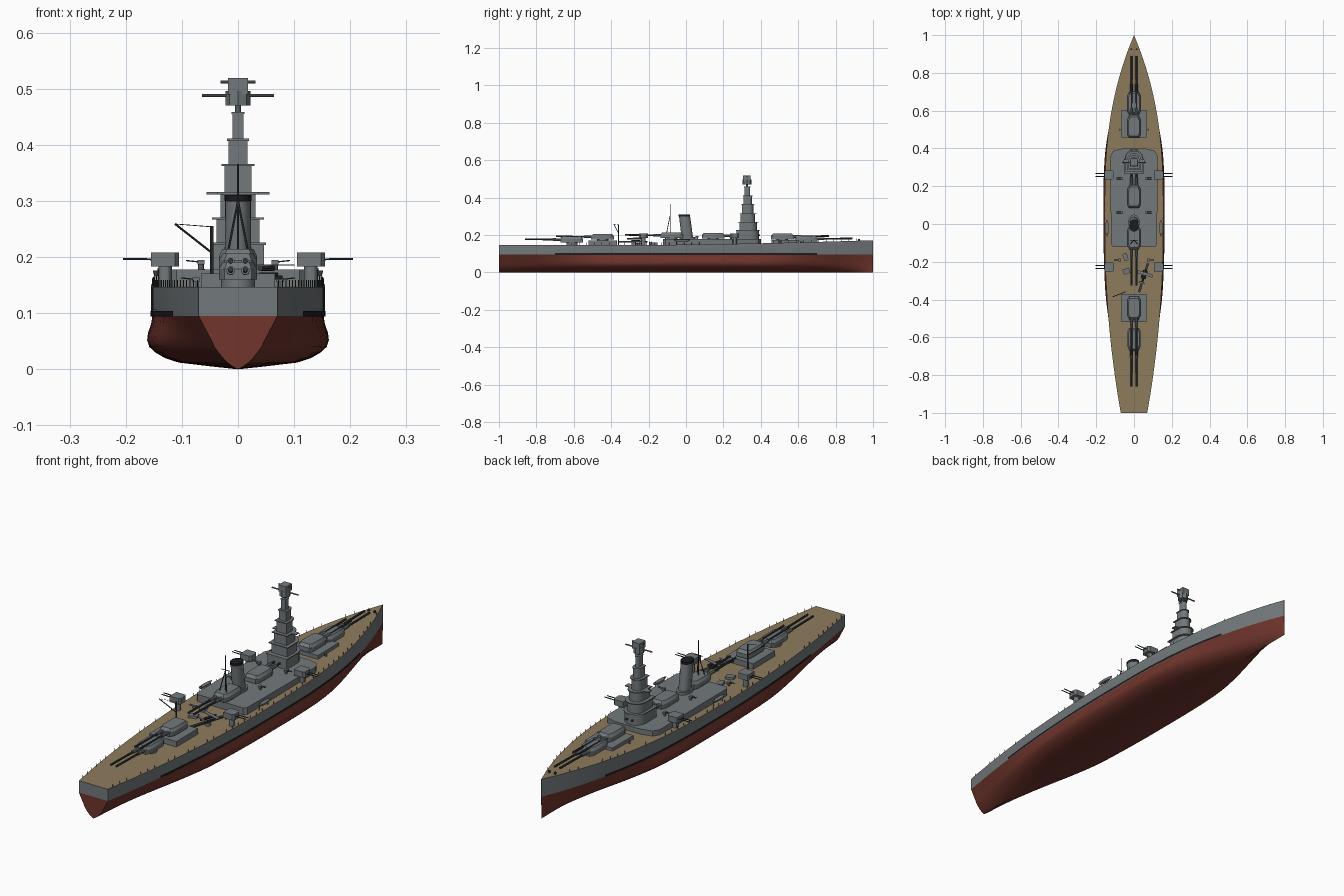
import bpy, math
from mathutils import Vector, Matrix

if "Cube" in bpy.data.objects:
    bpy.data.objects.remove(bpy.data.objects["Cube"])


def mat(name, r, g, b):
    m = bpy.data.materials.new(name)
    m.diffuse_color = (r, g, b, 1)
    m.use_nodes = True
    m.node_tree.nodes["Principled BSDF"].inputs["Base Color"].default_value = m.diffuse_color
    return m


GREY = mat("ship_grey", .17, .19, .2)
RED = mat("hull_red", .16, .035, .025)
BLACK = mat("black", .012, .012, .014)
TAN = mat("deck_wood", .27, .2, .11)
DARK = mat("gun_dark", .04, .045, .05)


def mesh(name, verts, faces, m=GREY):
    me = bpy.data.meshes.new(name)
    me.from_pydata([tuple(v) for v in verts], [], faces)
    me.validate()
    me.materials.append(m)
    ob = bpy.data.objects.new(name, me)
    bpy.context.collection.objects.link(ob)
    return ob


def prism(name, plan, z0, z1, m=GREY, top=1.0, shift=0.0):
    """Extrude a plan outline upward, scaling the top about its centre."""
    n = len(plan)
    cx = sum(p[0] for p in plan) / n
    cy = sum(p[1] for p in plan) / n
    v = [(x, y, z0) for x, y in plan]
    v += [(cx + (x - cx) * top, cy + (y - cy) * top + shift, z1) for x, y in plan]
    f = [[i, (i + 1) % n, n + (i + 1) % n, n + i] for i in range(n)]
    return mesh(name, v, f + [list(range(n))[::-1], list(range(n, 2 * n))], m)


def box(name, x, y, z0, z1, hx, hy, m=GREY, rot=0):
    c, s = math.cos(rot), math.sin(rot)
    plan = [(x + a * c - b * s, y + a * s + b * c)
            for a, b in ((-hx, -hy), (hx, -hy), (hx, hy), (-hx, hy))]
    return prism(name, plan, z0, z1, m)


def oval(x, y, rx, ry, n=20):
    return [(x + rx * math.cos(2 * math.pi * i / n), y + ry * math.sin(2 * math.pi * i / n))
            for i in range(n)]


def rods(name, segs, r, m=GREY, n=6):
    """Straight round bars joined as one object."""
    v, f = [], []
    for p, q in segs:
        p, q = Vector(p), Vector(q)
        rot = (q - p).to_track_quat('Z', 'Y')
        b = len(v)
        for e in (p, q):
            v += [e + rot @ Vector((r * math.cos(2 * math.pi * i / n),
                                    r * math.sin(2 * math.pi * i / n), 0)) for i in range(n)]
        f += [[b + i, b + (i + 1) % n, b + n + (i + 1) % n, b + n + i] for i in range(n)]
        f += [[b + i for i in range(n)][::-1], [b + n + i for i in range(n)]]
    return mesh(name, v, f, m)


# hull form
def half_beam(y):
    if y > .1:
        return .155 * max(.003, 1 - ((y - .1) / .9) ** 2.47)
    return .155 - .085 * (max(0, -y)) ** 2.1


def deck_z(y):
    return .147 + .025 * max(0, (y + .2) / 1.2) ** 1.5


# height, midship width ratio, end width ratio
ROWS = [(0, 0, 0), (.005, .3, .13), (.012, .68, .27), (.02, .84, .38), (.03, .95, .5),
        (.04, 1.02, .6), (.052, 1.045, .68), (.065, 1.035, .78), (.08, 1.0, .89), (.095, .985, 1)]


def section(y):
    t = min(1, max(0, (abs(y) - .35) / .65))
    k = t * t * (3 - 2 * t)
    return [(half_beam(y) * (a * (1 - k) + b * k), z) for z, a, b in ROWS]


ys = [-1 + .05 * i for i in range(36)] + [.8, .84, .88, .91, .94, .96, .975, .988, .996, 1]


def shell(name, ysec, sec, m, caps=True):
    v, f = [], []
    n = len(sec(0))
    for y in ysec:
        s = sec(y)
        v += [(-x, y, z) for x, z in s] + [(x, y, z) for x, z in s]
    for i in range(len(ysec) - 1):
        a, b = i * 2 * n, (i + 1) * 2 * n
        for k in range(n - 1):
            f.append([a + k, a + k + 1, b + k + 1, b + k])
            f.append([a + n + k, b + n + k, b + n + k + 1, a + n + k + 1])
    if caps:
        e = (len(ysec) - 1) * 2 * n
        for k in range(n - 1):
            f.append([k, n + k, n + k + 1, k + 1])
            f.append([e + k, e + k + 1, e + n + k + 1, e + n + k])
    return mesh(name, v, f, m)


shell("lower_hull", ys, section, RED)


def topside(y):
    w, z = section(y)[-1]
    return [(w, z), (half_beam(y), .106), (half_beam(y), deck_z(y))]


shell("upper_hull", ys, topside, GREY)
shell("waterline_band", [y for y in ys if -.72 < y < .72],
      lambda y: [(half_beam(y) + .0012, .094), (half_beam(y) + .0012, .104)], BLACK, False)
dv = [(s * half_beam(y), y, deck_z(y)) for y in ys for s in (-1, 1)]
mesh("wood_deck", dv, [[2 * i, 2 * i + 1, 2 * i + 3, 2 * i + 2] for i in range(len(ys) - 1)], TAN)

# railing posts
posts = []
for i in range(48):
    y = -.97 + i * .04
    for s in (-1, 1):
        x = s * (half_beam(y) - .003)
        posts.append(((x, y, deck_z(y)), (x, y, deck_z(y) + .012)))
rods("railing_posts", posts, .0009, DARK, 4)

# deckhouse and barbette platforms
prism("deckhouse", [(-.122, -.11), (-.11, -.122), (.11, -.122), (.122, -.11), (.125, .36),
                    (.11, .387), (.06, .4), (-.06, .4), (-.11, .387), (-.125, .36)], .145, .178)
box("forward_platform", 0, .53, .15, .174, .066, .073)
box("aft_platform", 0, -.445, .146, .171, .066, .075)


# twin main gun turrets
def turret(name, y, z, d):
    prism(name + "_barbette", oval(0, y, .03, .03), z - .012, z + .004)
    plan = [(-.024, .062), (-.034, .04), (-.034, -.045), (-.026, -.06),
            (.026, -.06), (.034, -.045), (.034, .04), (.024, .062)]
    prism(name + "_house", [(a * d, y + b * d) for a, b in plan], z + .003, z + .022)
    prism(name + "_roof", [(a * d, y + b * d) for a, b in plan], z + .022, z + .034, top=.82)
    rods(name + "_guns", [((s * .013, y + d * .05, z + .018), (s * .013, y + d * .25, z + .021))
                          for s in (-1, 1)], .0045, DARK, 8)
    rods(name + "_gun_sleeves", [((s * .013, y + d * .05, z + .018), (s * .013, y + d * .1, z + .019))
                                 for s in (-1, 1)], .0075, GREY, 10)


for name, y, z, d in (("bow_turret", .64, .161, 1), ("upper_bow_turret", .515, .174, 1),
                      ("mid_turret_fore", .145, .178, 1), ("mid_turret_aft", -.075, .18, -1),
                      ("upper_stern_turret", -.445, .172, -1), ("stern_turret", -.61, .157, -1)):
    turret(name, y, z, d)


# pagoda tower: tiers with rounded front and overhanging platforms
def dee(w, back, front):
    return [(w, back), *[(w * math.cos(math.pi * i / 10), front - w + w * math.sin(math.pi * i / 10))
                         for i in range(11)], (-w, back)]


tiers = [(.046, .27, .39, .178, .225), (.038, .285, .38, .225, .27), (.031, .292, .37, .27, .315),
         (.024, .3, .36, .315, .365), (.017, .307, .353, .365, .41), (.01, .313, .343, .41, .458)]
for i, (w, b, f, z0, z1) in enumerate(tiers):
    prism("tower_tier", dee(w, b, f), z0, z1)
    e = (.004, .008, .006, .005, .003, .002)[i]
    prism("tower_platform", dee(w + e, b - e, f + e), z1 - .003, z1 + .001)
box("tower_wings", 0, .33, .312, .316, .056, .012)
rods("director_stem", [((0, .326, .455), (0, .326, .475))], .005, GREY, 10)
prism("director_head", oval(0, .326, .022, .023, 8), .47, .496)
box("director_cabin", 0, .326, .49, .519, .018, .02)
rods("rangefinder", [((-.064, .326, .488), (.064, .326, .488))], .003, GREY, 8)
rods("upper_rangefinder", [((-.031, .326, .512), (.031, .326, .512))], .003, GREY, 8)

# funnel leaning aft
prism("funnel_base", oval(0, .008, .03, .042), .178, .19)
prism("funnel", oval(0, .008, .024, .031, 24), .178, .302, top=.95, shift=-.016)
prism("funnel_cap", oval(0, -.009, .024, .031, 24), .3, .311, BLACK)

# tripod mast
rods("tripod_mast", [((0, -.085, .2), (0, -.085, .365)), ((-.024, -.11, .178), (0, -.086, .3)),
                     ((.024, -.11, .178), (0, -.086, .3))], .002, DARK)
rods("mast_yard", [((-.02, -.085, .3), (.02, -.085, .3))], .0015, DARK)

# aircraft crane
rods("crane_post", [((-.047, -.36, .146), (-.047, -.36, .255))], .003, DARK, 8)
rods("crane_jib", [((-.047, -.36, .208), (-.112, -.385, .259))], .002, DARK)
rods("crane_wire", [((-.112, -.385, .259), (-.047, -.36, .254))], .0007, DARK, 4)

# catapult and floatplane
A = -.3
rods("catapult_pivot", [((.05, -.28, .146), (.05, -.28, .16))], .012, GREY, 12)
box("catapult", .05, -.285, .16, .167, .006, .08, DARK, A)
M = Matrix.Translation((.052, -.275, .18)) @ Matrix.Rotation(A, 4, 'Z')


def plane(pts):
    return [tuple(M @ Vector(a)) for a in pts]


rods("plane_body", [plane([(0, -.042, 0), (0, .035, 0)])], .005, DARK, 8)
rods("plane_floats", [plane([(s * .009, -.015, -.01), (s * .009, .03, -.01)]) for s in (-1, 1)], .003, DARK)
for n, hx, y0, y1, z in (("plane_wing", .045, .004, .02, .005), ("plane_tail", .016, -.042, -.033, .003)):
    v = plane([(x, y, zz) for zz in (z, z + .002) for x, y in ((-hx, y0), (hx, y0), (hx, y1), (-hx, y1))])
    mesh(n, v, [[3, 2, 1, 0], [4, 5, 6, 7], [0, 1, 5, 4], [1, 2, 6, 5], [2, 3, 7, 6], [3, 0, 4, 7]])

# side gun mounts
for s in (-1, 1):
    for y in (.26, -.228):
        ix = s * .13
        prism("side_mount_house", [(ix - .025, y - .024), (ix + .018, y - .024), (ix + .025, y - .015),
              (ix + .025, y + .015), (ix + .018, y + .024), (ix - .025, y + .024)], .183, .208)
        rods("side_mount_pedestal", [((ix, y, .147), (ix, y, .184))], .012, GREY, 12)
        rods("side_mount_guns", [((s * .15, y + d, .196), (s * .205, y + d, .197)) for d in (-.008, .008)],
             .002, DARK)
    # light guns
    for x, y, z in ((.066, .24, .178), (.066, .06, .178), (.075, -.19, .147)):
        rods("light_gun_post", [((s * x, y, z), (s * x, y, z + .012))], .005, GREY, 8)
        box("light_gun", s * x, y, z + .009, z + .017, .006, .008)
        rods("light_gun_barrels", [((s * x, y + d, z + .013), (s * (x + .027), y + d, z + .016))
                                   for d in (-.004, .004)], .0013, DARK)
    # boats on davits
    prism("boat", [(s * .143 + a, -.022 + b) for a, b in oval(0, 0, .009, .045, 16)][::-1], .176, .166, top=.7)
    rods("davits", [((s * .138, -.022 + d, .147), (s * .143, -.022 + d, .18)) for d in (-.03, .03)], .0012, DARK)
    # bow capstans and vents
    rods("capstan", [((s * .014, .925, .165), (s * .014, .925, .178))], .005, DARK, 10)
    rods("deck_vent", [((s * .075, .5, .155), (s * .075, .5, .168))], .005, GREY, 8)
box("ammo_lockers", -.045, -.175, .147, .16, .012, .02, GREY, .3)
box("deck_hatch", -.04, -.25, .147, .157, .018, .014, GREY, .3)

# smooth round surfaces, keep edges sharp
for ob in bpy.data.objects:
    ob.select_set(True)
    bpy.context.view_layer.objects.active = ob
bpy.ops.object.shade_smooth_by_angle(angle=math.radians(30))
